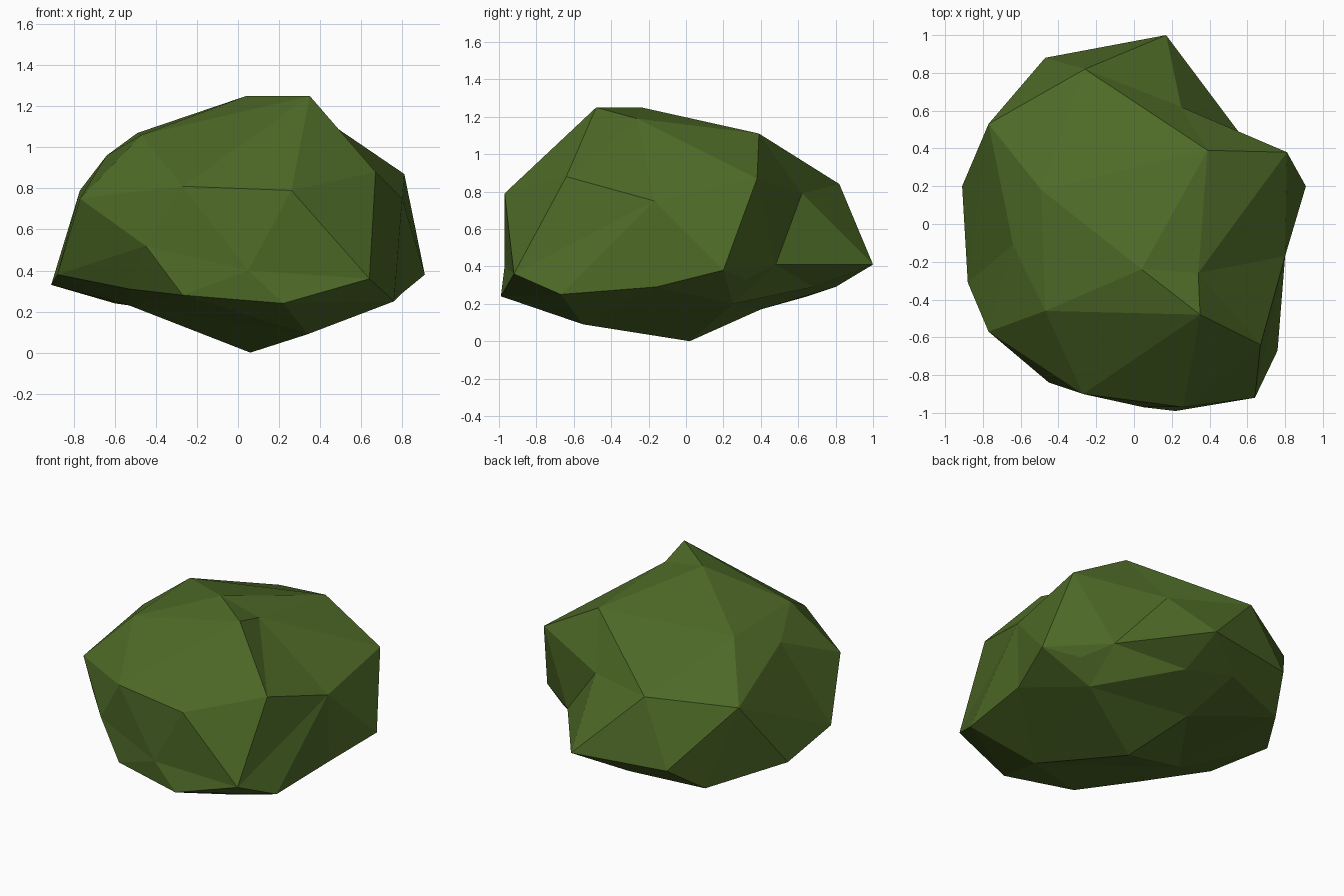
import bpy
import bmesh
from mathutils import Vector

starter = bpy.data.objects.get("Cube")
if starter:
    bpy.data.objects.remove(starter, do_unlink=True)

# Corner points of each side of the boulder, in hundredths of a unit
crown = [(35, -48, 125), (4, -24, 125), (34, -26, 119), (39, 39, 111),
         (-47, -46, 106), (-64, -11, 96), (-49, 18, 107)]
front_side = [(26, -97, 79), (-27, -90, 81), (5, -97, 40), (22, -99, 24),
              (-27, -90, 28), (-45, -84, 52), (64, -92, 36), (-77, -57, 75)]
left_side = [(67, -64, 88), (80, -17, 75), (81, 38, 87), (91, 20, 38),
             (76, -67, 25), (80, -16, 29)]
back_side = [(25, 62, 79), (56, 48, 41), (17, 100, 41), (-26, 82, 84),
             (-47, 88, 41), (-77, 53, 79)]
right_side = [(-91, 20, 33), (-88, -31, 38)]
underside = [(6, 2, 0), (34, -55, 9), (-53, -20, 23), (-53, -62, 31),
             (-60, 65, 24), (-13, 80, 29), (15, 68, 29), (70, 32, 33),
             (57, 25, 20), (-10, 40, 17)]


def make_material(name, color):
    material = bpy.data.materials.new(name)
    material.use_nodes = True
    material.diffuse_color = color
    shader = next(node for node in material.node_tree.nodes
                  if node.type == "BSDF_PRINCIPLED")
    shader.inputs["Base Color"].default_value = color
    shader.inputs["Roughness"].default_value = 0.9
    return material


def rounded(point, center, stretch, keep):
    """Push a point out towards a sphere, keeping a hint of its depth."""
    offset = point - center
    offset.z *= stretch
    return offset.normalized() * offset.length ** keep


def make_boulder(name, points, material):
    """Skin the points as a rounded hull, then press them to their true places,
    so that dents in the surface survive."""
    center = Vector((0, 0, 0.55))
    bm = bmesh.new()
    places = {}
    for point in points:
        vert = bm.verts.new(rounded(point, center, 1.6, 0.15))
        places[vert] = point
    bmesh.ops.convex_hull(bm, input=list(bm.verts), use_existing_faces=False)
    for vert in bm.verts:
        vert.co = places[vert]
    loose = [vert for vert in bm.verts if not vert.link_faces]
    bmesh.ops.delete(bm, geom=loose, context="VERTS")
    bmesh.ops.recalc_face_normals(bm, faces=list(bm.faces))

    mesh = bpy.data.meshes.new(name)
    bm.to_mesh(mesh)
    bm.free()
    mesh.materials.append(material)
    boulder = bpy.data.objects.new(name, mesh)
    bpy.context.collection.objects.link(boulder)
    return boulder


# One faceted, flat-shaded boulder
moss_green = make_material("moss_green", (0.075, 0.143, 0.02, 1))
corners = crown + front_side + left_side + back_side + right_side + underside
make_boulder("boulder", [Vector(corner) / 100 for corner in corners], moss_green)
